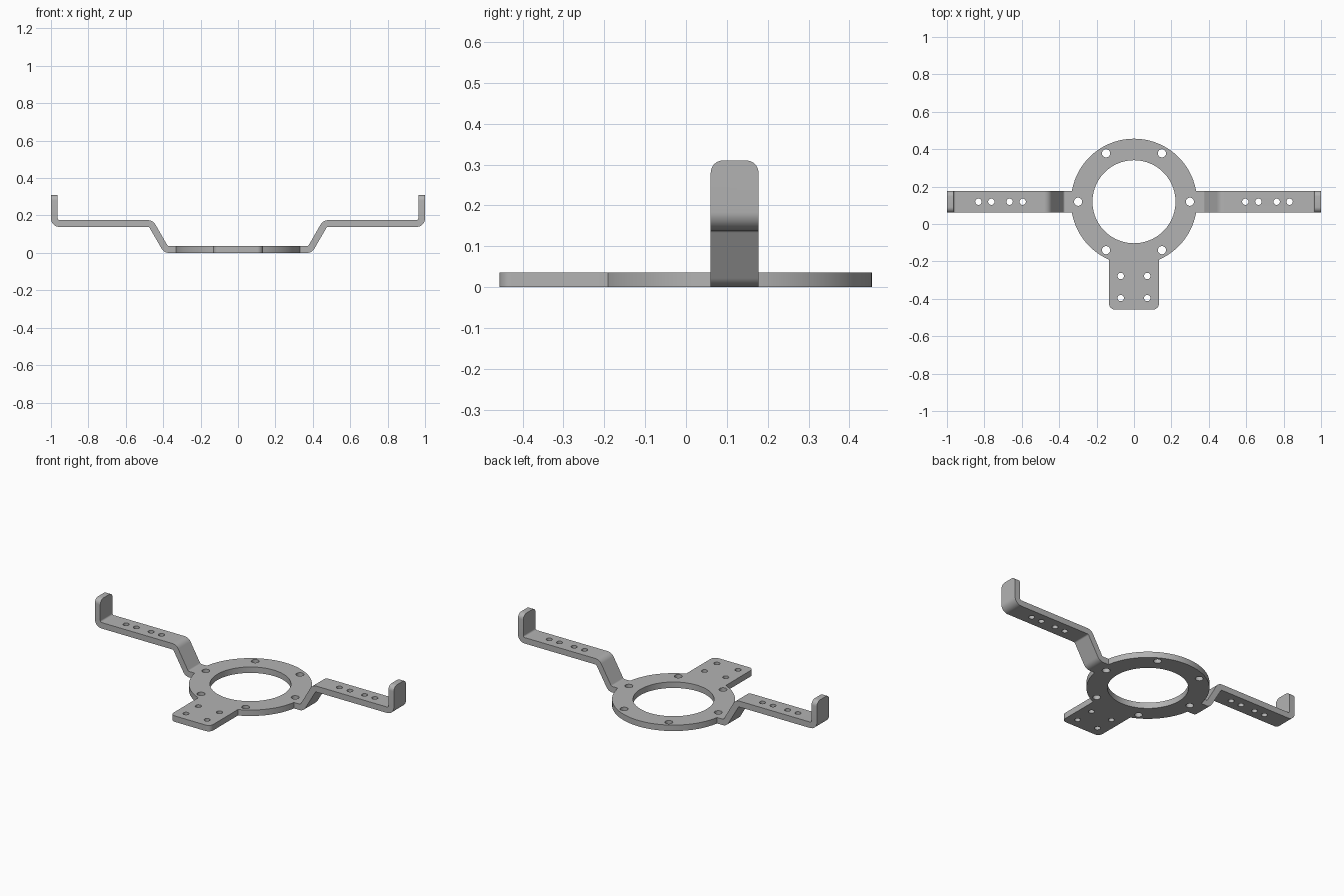
import bpy, bmesh
from math import pi, sin, cos, tan, asin, radians
from mathutils import Vector, Matrix

if "Cube" in bpy.data.objects:
    bpy.data.objects.remove(bpy.data.objects["Cube"])

CY = 0.119          # ring centre along y
R_OUT, R_IN, R_BOLT = 0.337, 0.222, 0.299
THICK = 0.036
ARM_W = 0.0585      # half width of an arm
TAB_W = 0.133       # half width of the front tab
STUB = 0.35         # where the arms join the plate
TAB_Y = -0.457
ARM_Z, TOP_Z = 0.139, 0.31

metal = bpy.data.materials.new("grey_metal")
metal.use_nodes = True
GREY = (0.45, 0.45, 0.45, 1)
metal.diffuse_color = GREY
metal.node_tree.nodes["Principled BSDF"].inputs["Base Color"].default_value = GREY


def arc(cx, cy, r, a0, a1, n):
    steps = [a0 + (a1 - a0) * i / n for i in range(n + 1)]
    return [(cx + r * cos(a), cy + r * sin(a)) for a in steps]


def circle(cx, cy, r, n=24):
    return arc(cx, cy, r, 0, 2 * pi, n)[:-1]


def fillet(corners, n=8):
    """Round each (x, y, radius) corner of a closed outline."""
    pts = []
    for i, (x, y, r) in enumerate(corners):
        p = Vector((x, y))
        if not r:
            pts.append(p)
            continue
        d1 = (Vector(corners[i - 1][:2]) - p).normalized()
        d2 = (Vector(corners[(i + 1) % len(corners)][:2]) - p).normalized()
        half = d1.angle(d2) / 2
        mid = p + (d1 + d2).normalized() * r / sin(half)
        v1 = p + d1 * r / tan(half) - mid
        v2 = p + d2 * r / tan(half) - mid
        pts += [mid + v1.lerp(v2, k / n).normalized() * r for k in range(n + 1)]
    return pts


def extrude(bm, faces, offset):
    ext = bmesh.ops.extrude_face_region(bm, geom=faces)["geom"]
    verts = [v for v in ext if isinstance(v, bmesh.types.BMVert)]
    bmesh.ops.translate(bm, verts=verts, vec=offset)
    bmesh.ops.recalc_face_normals(bm, faces=bm.faces)


def make_object(bm, name):
    mesh = bpy.data.meshes.new(name)
    bm.to_mesh(mesh)
    bm.free()
    mesh.materials.append(metal)
    ob = bpy.data.objects.new(name, mesh)
    bpy.context.collection.objects.link(ob)
    return ob


def activate(ob):
    bpy.ops.object.select_all(action='DESELECT')
    ob.select_set(True)
    bpy.context.view_layer.objects.active = ob


def smooth(ob):
    activate(ob)
    bpy.ops.object.shade_smooth_by_angle(angle=radians(30))


# Base plate: ring, front tab and two short stubs in one outline
a, b = asin(ARM_W / R_OUT), asin(TAB_W / R_OUT)
tab = fillet([(-TAB_W, 0, 0), (-TAB_W, TAB_Y, 0.03), (TAB_W, TAB_Y, 0.03), (TAB_W, 0, 0)])[1:-1]
outline = [(STUB, CY - ARM_W), (STUB, CY + ARM_W)]
outline += arc(0, CY, R_OUT, a, pi - a, 48)
outline += [(-STUB, CY + ARM_W), (-STUB, CY - ARM_W)]
outline += arc(0, CY, R_OUT, pi + a, 1.5 * pi - b, 18)
outline += tab
outline += arc(0, CY, R_OUT, 1.5 * pi + b, 2 * pi - a, 18)

loops = [outline, circle(0, CY, R_IN, 96)]
loops += [circle(x, y, 0.022) for x, y in circle(0, CY, R_BOLT, 6)]
loops += [circle(x, y, 0.017) for x in (-0.071, 0.071) for y in (-0.278, -0.396)]

bm = bmesh.new()
edges = []
for loop in loops:
    vs = [bm.verts.new((x, y, 0)) for x, y in loop]
    edges += [bm.edges.new((vs[i - 1], vs[i])) for i in range(len(vs))]
bmesh.ops.triangle_fill(bm, use_beauty=True, use_dissolve=False, edges=edges, normal=(0, 0, 1))
extrude(bm, bm.faces[:], (0, 0, THICK))
smooth(make_object(bm, "base_plate"))

# Arms: bent strip profile with an upturned end and four screw holes
profile = fillet([
    (STUB, 0, 0), (0.395, 0, 0.045), (0.476, ARM_Z, 0.012),
    (1, ARM_Z, 0.045), (1, TOP_Z, 0), (1 - THICK, TOP_Z, 0),
    (1 - THICK, ARM_Z + THICK, 0.01), (0.455, ARM_Z + THICK, 0.045),
    (0.375, THICK, 0.012), (STUB, THICK, 0)])

for name, side in (("left_arm", 1), ("right_arm", -1)):
    bm = bmesh.new()
    face = bm.faces.new([bm.verts.new((side * x, CY - ARM_W, z)) for x, z in profile])
    extrude(bm, [face], (0, 2 * ARM_W, 0))
    # rounded corners of the upturned end
    tips = [e for e in bm.edges if all(v.co.z > TOP_Z - 0.001 for v in e.verts)
            and abs(e.verts[0].co.y - e.verts[1].co.y) < 0.001]
    bmesh.ops.bevel(bm, geom=tips, offset=0.03, segments=8, profile=0.5, affect='EDGES')
    arm = make_object(bm, name)

    # screw hole cutters
    bm = bmesh.new()
    for x in (0.595, 0.665, 0.763, 0.832):
        bmesh.ops.create_cone(bm, cap_ends=True, segments=24, radius1=0.017, radius2=0.017,
                              depth=0.1, matrix=Matrix.Translation((side * x, CY, ARM_Z + THICK / 2)))
    cutter = make_object(bm, "hole_cutter")
    cutter.hide_render = True
    cut = arm.modifiers.new("screw_holes", 'BOOLEAN')
    cut.operation, cut.solver, cut.object = 'DIFFERENCE', 'EXACT', cutter
    activate(arm)
    bpy.ops.object.modifier_apply(modifier=cut.name)
    bpy.data.objects.remove(cutter)
    smooth(arm)
